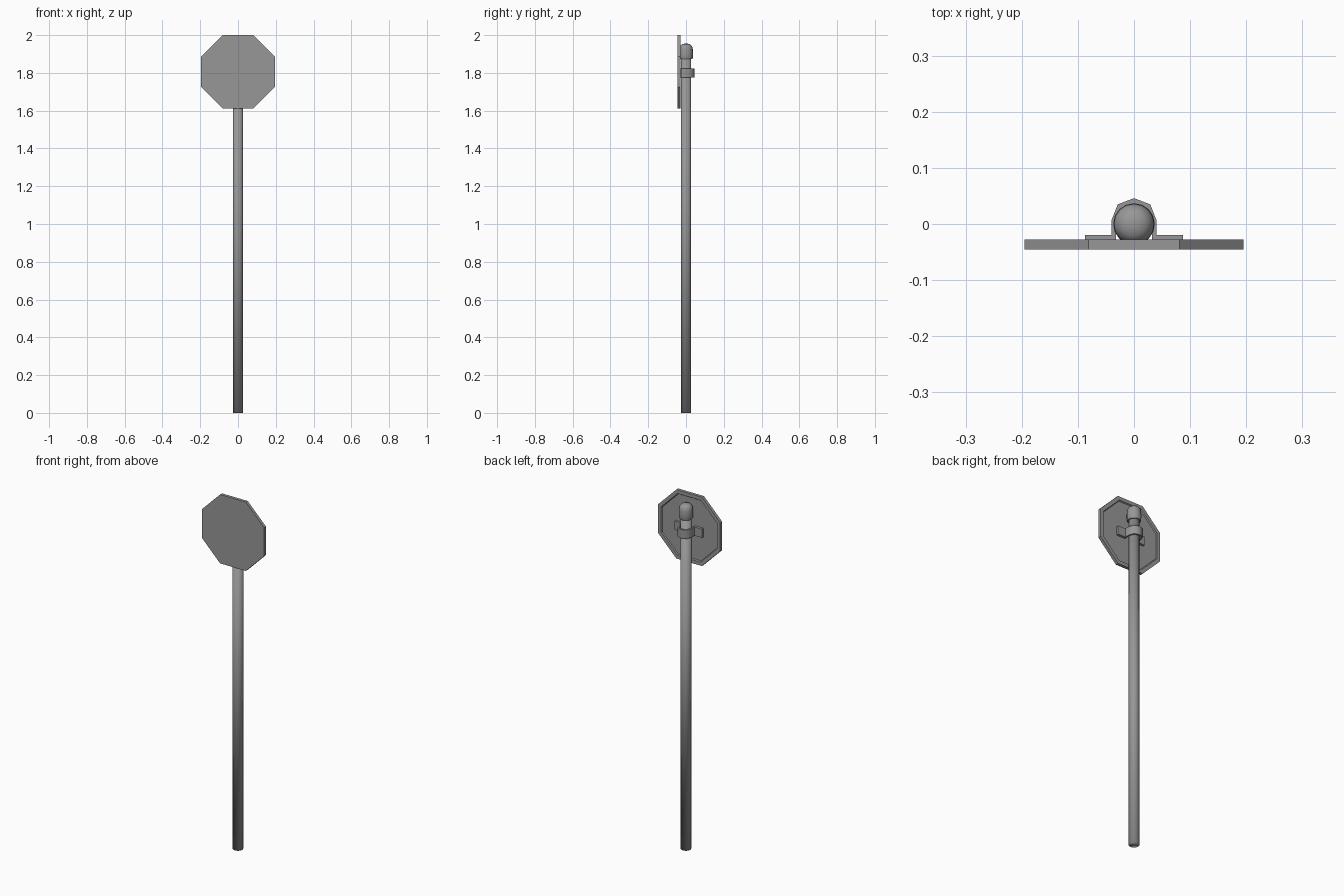
import bpy, bmesh, math

if "Cube" in bpy.data.objects:
    bpy.data.objects.remove(bpy.data.objects["Cube"])

# Dark grey painted metal
metal = bpy.data.materials.new("dark_metal")
metal.diffuse_color = (0.31, 0.31, 0.31, 1)
metal.use_nodes = True
metal.node_tree.nodes["Principled BSDF"].inputs["Base Color"].default_value = metal.diffuse_color


def make_object(name, bm, smooth_angle=0):
    bmesh.ops.recalc_face_normals(bm, faces=bm.faces)
    me = bpy.data.meshes.new(name)
    bm.to_mesh(me)
    bm.free()
    me.materials.append(metal)
    ob = bpy.data.objects.new(name, me)
    bpy.context.collection.objects.link(ob)
    if smooth_angle:
        bpy.ops.object.select_all(action='DESELECT')
        ob.select_set(True)
        bpy.context.view_layer.objects.active = ob
        bpy.ops.object.shade_smooth_by_angle(angle=math.radians(smooth_angle))
    return ob


def bridge(bm, a, b):
    n = len(a)
    for i in range(n):
        bm.faces.new((a[i], a[(i + 1) % n], b[(i + 1) % n], b[i]))


def lathe(name, profile, sides, smooth_angle):
    # profile is a list of (radius, z); both ends are capped
    bm = bmesh.new()
    rings = []
    for r, z in profile:
        rings.append([bm.verts.new((r * math.cos(2 * math.pi * i / sides),
                                    r * math.sin(2 * math.pi * i / sides), z))
                      for i in range(sides)])
    for a, b in zip(rings, rings[1:]):
        bridge(bm, a, b)
    bm.faces.new(rings[0])
    bm.faces.new(rings[-1])
    return make_object(name, bm, smooth_angle)


# Pole, shaded smoothly right over its foot
lathe("pole", [(0.0275, 0), (0.0275, 1.89)], 16, 180)

# Rounded cap on the pole
lathe("pole_cap", [(0.034, 1.873), (0.036, 1.879), (0.037, 1.90), (0.036, 1.925),
                   (0.032, 1.942), (0.021, 1.952), (0.007, 1.955)], 16, 50)

# Octagonal sign plate: flat front, raised rim around a recessed back
CENTRE_Z, APOTHEM = 1.806, 0.195
bm = bmesh.new()
rings = []
for apothem, y in [(APOTHEM, -0.045), (APOTHEM, -0.028),
                   (APOTHEM - 0.02, -0.028), (APOTHEM - 0.024, -0.034)]:
    r = apothem / math.cos(math.pi / 8)
    rings.append([bm.verts.new((r * math.cos(math.pi / 8 + i * math.pi / 4), y,
                                CENTRE_Z + r * math.sin(math.pi / 8 + i * math.pi / 4)))
                  for i in range(8)])
for a, b in zip(rings, rings[1:]):
    bridge(bm, a, b)
bm.faces.new(rings[0])
bm.faces.new(rings[-1])
make_object("sign_plate", bm)

# Bent strap clamp holding the plate to the pole (half section, mirrored in x)
outer = [(0.087, -0.020), (0.040, -0.020), (0.040, 0.007), (0.029, 0.035), (0, 0.046)]
inner = [(0.087, -0.034), (0.032, -0.034), (0.032, 0.005), (0.023, 0.028), (0, 0.037)]
outer += [(-x, y) for x, y in outer[-2::-1]]
inner += [(-x, y) for x, y in inner[-2::-1]]
bm = bmesh.new()
sections = [[bm.verts.new((x, y, z)) for (x, y), z in
             ((o, 1.775), (o, 1.824), (i, 1.824), (i, 1.775))]
            for o, i in zip(outer, inner)]
for a, b in zip(sections, sections[1:]):
    bridge(bm, a, b)
bm.faces.new(sections[0])
bm.faces.new(sections[-1])
make_object("clamp_bracket", bm, 55)
